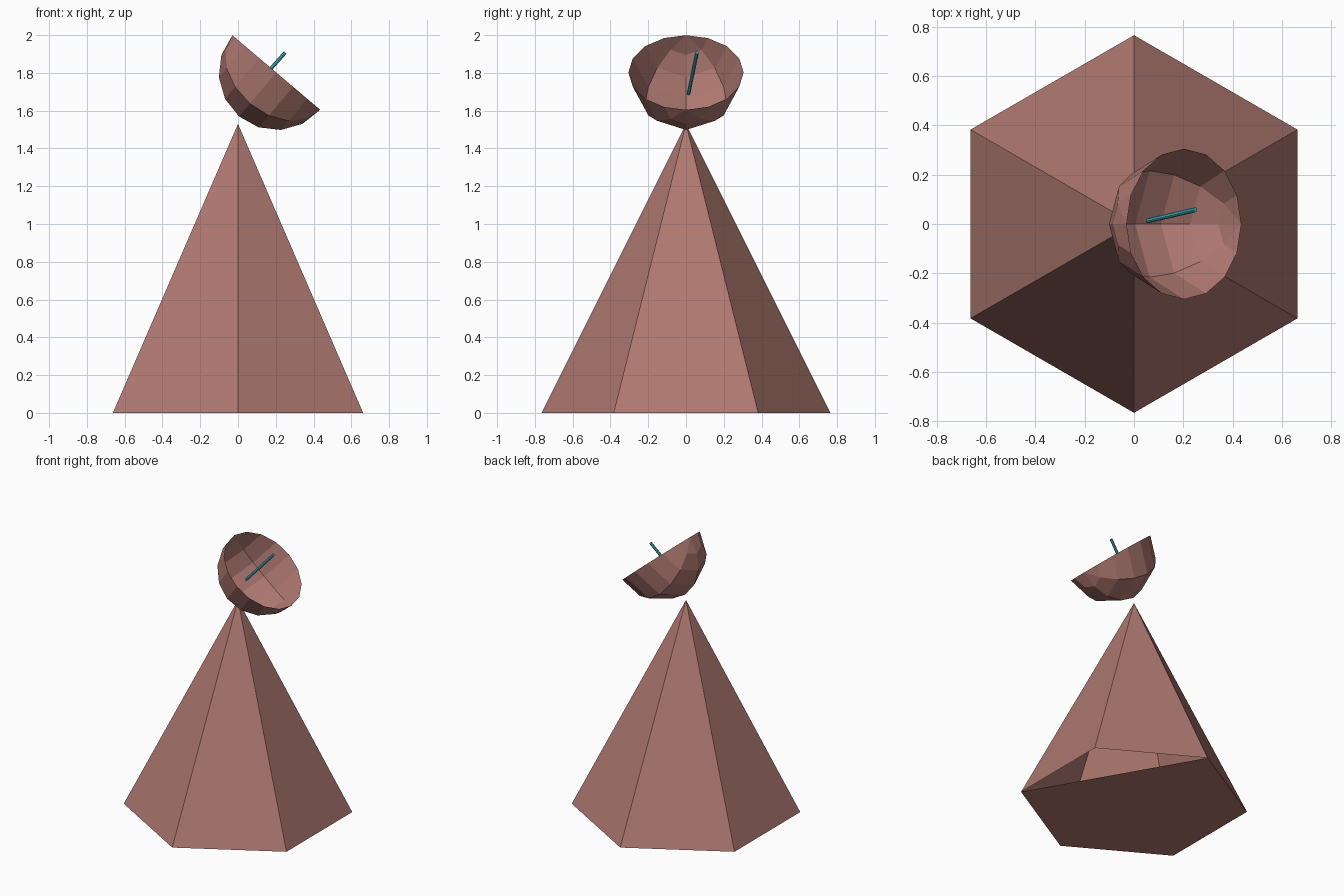
import bpy, bmesh, math
from mathutils import Vector

if "Cube" in bpy.data.objects:
    bpy.data.objects.remove(bpy.data.objects["Cube"])


def material(name, rgb):
    m = bpy.data.materials.new(name)
    m.diffuse_color = (*rgb, 1)
    m.use_nodes = True
    m.node_tree.nodes["Principled BSDF"].inputs["Base Color"].default_value = m.diffuse_color
    return m


clay = material("clay brown", (0.43, 0.19, 0.165))
teal = material("teal", (0.06, 0.45, 0.54))


def finish(name, bm, mat):
    me = bpy.data.meshes.new(name)
    bm.to_mesh(me)
    bm.free()
    me.materials.append(mat)
    ob = bpy.data.objects.new(name, me)
    bpy.context.collection.objects.link(ob)
    return ob


# Six-sided tower, with one corner of its floor left open
bm = bmesh.new()
R, H = 0.765, 1.53
base = [bm.verts.new((R * math.cos(math.radians(30 + 60 * i)),
                      R * math.sin(math.radians(30 + 60 * i)), 0)) for i in range(6)]
apex = bm.verts.new((0, 0, H))
for i in range(6):
    bm.faces.new((base[i], base[(i + 1) % 6], apex))
bm.faces.new(base[:0:-1])
finish("tower", bm, clay)

# Open half-sphere dish, its poles on the rim, tilted towards +x
bm = bmesh.new()
tilt = math.radians(40.3)
centre, r = Vector((0.2025, 0, 1.802)), 0.305
pole = Vector((math.cos(tilt), 0, -math.sin(tilt)))
axis = Vector((math.sin(tilt), 0, math.cos(tilt)))
side = Vector((0, 1, 0))
RINGS, SEGS = 8, 4


def dish_point(t, p):
    return centre + r * (math.cos(t) * pole
                         + math.sin(t) * (math.cos(p) * side - math.sin(p) * axis))


top = bm.verts.new(dish_point(0, 0))
end = bm.verts.new(dish_point(math.pi, 0))
rows = [[bm.verts.new(dish_point(math.pi * i / RINGS, math.pi * j / SEGS))
         for j in range(SEGS + 1)] for i in range(1, RINGS)]
for j in range(SEGS):
    bm.faces.new((top, rows[0][j + 1], rows[0][j]))
    bm.faces.new((end, rows[-1][j], rows[-1][j + 1]))
    for a, b in zip(rows, rows[1:]):
        bm.faces.new((a[j], a[j + 1], b[j + 1], b[j]))
# Point the faces outwards
bm.normal_update()
for f in bm.faces:
    if f.normal.dot(f.calc_center_median() - centre) < 0:
        f.normal_flip()
finish("dish", bm, clay)

# Thin antenna rod
a, b = Vector((0.055, 0.013, 1.688)), Vector((0.249, 0.058, 1.907))
bm = bmesh.new()
bmesh.ops.create_cone(bm, cap_ends=True, segments=8, radius1=0.01, radius2=0.01,
                      depth=(b - a).length)
rod = finish("antenna_rod", bm, teal)
rod.location = (a + b) / 2
rod.rotation_mode = 'QUATERNION'
rod.rotation_quaternion = (b - a).to_track_quat('Z', 'Y')
